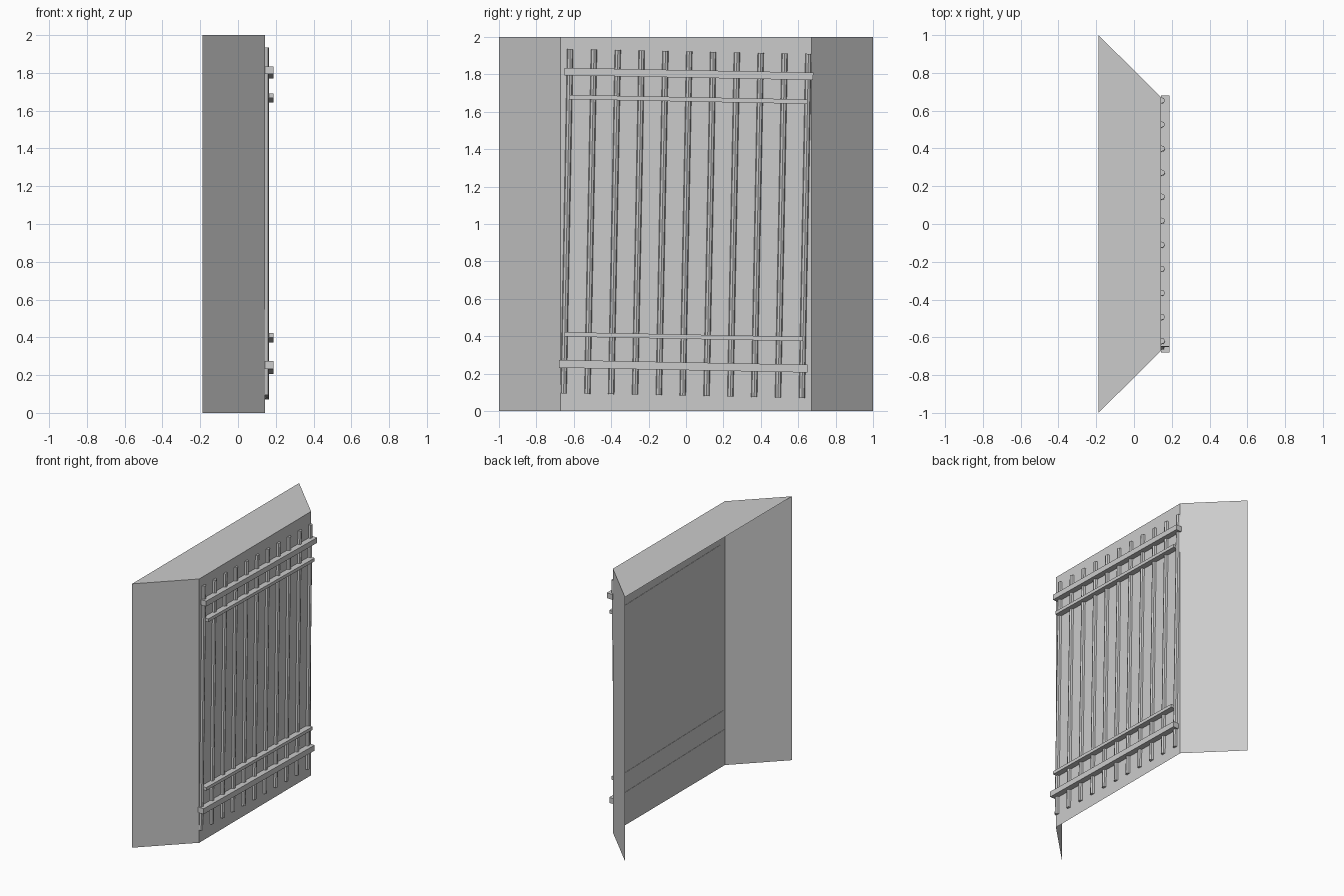
import bpy, bmesh, math

if "Cube" in bpy.data.objects:
    bpy.data.objects.remove(bpy.data.objects["Cube"])

FRONT = 0.144                      # x of the main panel
TILT = math.radians(-1.1)          # the whole grille leans slightly
PIVOT = (0, 0, 1.0025)


def add_object(name, verts, faces):
    mesh = bpy.data.meshes.new(name)
    mesh.from_pydata(verts, [], faces)
    obj = bpy.data.objects.new(name, mesh)
    bpy.context.collection.objects.link(obj)
    return obj


def prism(name, profile, axis, lo, hi):
    """Extrude an (x, other) profile along y or z; placed in the tilted grille frame."""
    def point(x, o, t):
        return (x, t, o) if axis == 'y' else (x, o, t)
    n = len(profile)
    verts = [point(x, o, t) for t in (lo, hi) for x, o in profile]
    faces = [tuple(range(n)), tuple(range(n, 2 * n))]
    faces += [(i, (i + 1) % n, n + (i + 1) % n, n + i) for i in range(n)]
    obj = add_object(name, verts, faces)
    bm = bmesh.new()
    bm.from_mesh(obj.data)
    bmesh.ops.recalc_face_normals(bm, faces=bm.faces)
    bm.to_mesh(obj.data)
    bm.free()
    obj.location = PIVOT
    obj.rotation_euler.x = TILT
    return obj


# Sheet housing: front panel, two splayed sides and a top, open at back and bottom
plan = [(-0.188, -1), (FRONT, -0.67), (FRONT, 0.67), (-0.188, 1)]
add_object("housing", [(x, y, z) for z in (0, 2) for x, y in plan],
           [(0, 1, 5, 4), (1, 2, 6, 5), (2, 3, 7, 6), (4, 5, 6, 7)])

# Vertical half-round bars with flat facets
bar = [(-0.016, 0), (-0.012, 0.014), (0, 0.02), (0.012, 0.014), (0.016, 0)]
for i in range(11):
    y = -0.637 + i * 0.1274
    prism(f"bar_{i + 1}", [(FRONT + dx, y + dy) for dy, dx in bar], 'z', -0.92, 0.92)

# Horizontal rails: height offset, half length, half thickness
rails = {"upper_main_rail": (0.80, 0.665, 0.02),
         "upper_thin_rail": (0.664, 0.637, 0.012),
         "lower_thin_rail": (-0.605, 0.637, 0.012),
         "lower_main_rail": (-0.763, 0.665, 0.021)}
for name, (z, half, t) in rails.items():
    prism(name, [(0.142, z - t), (0.188, z - t), (0.188, z + t), (0.142, z + t)],
          'y', -half, half)
